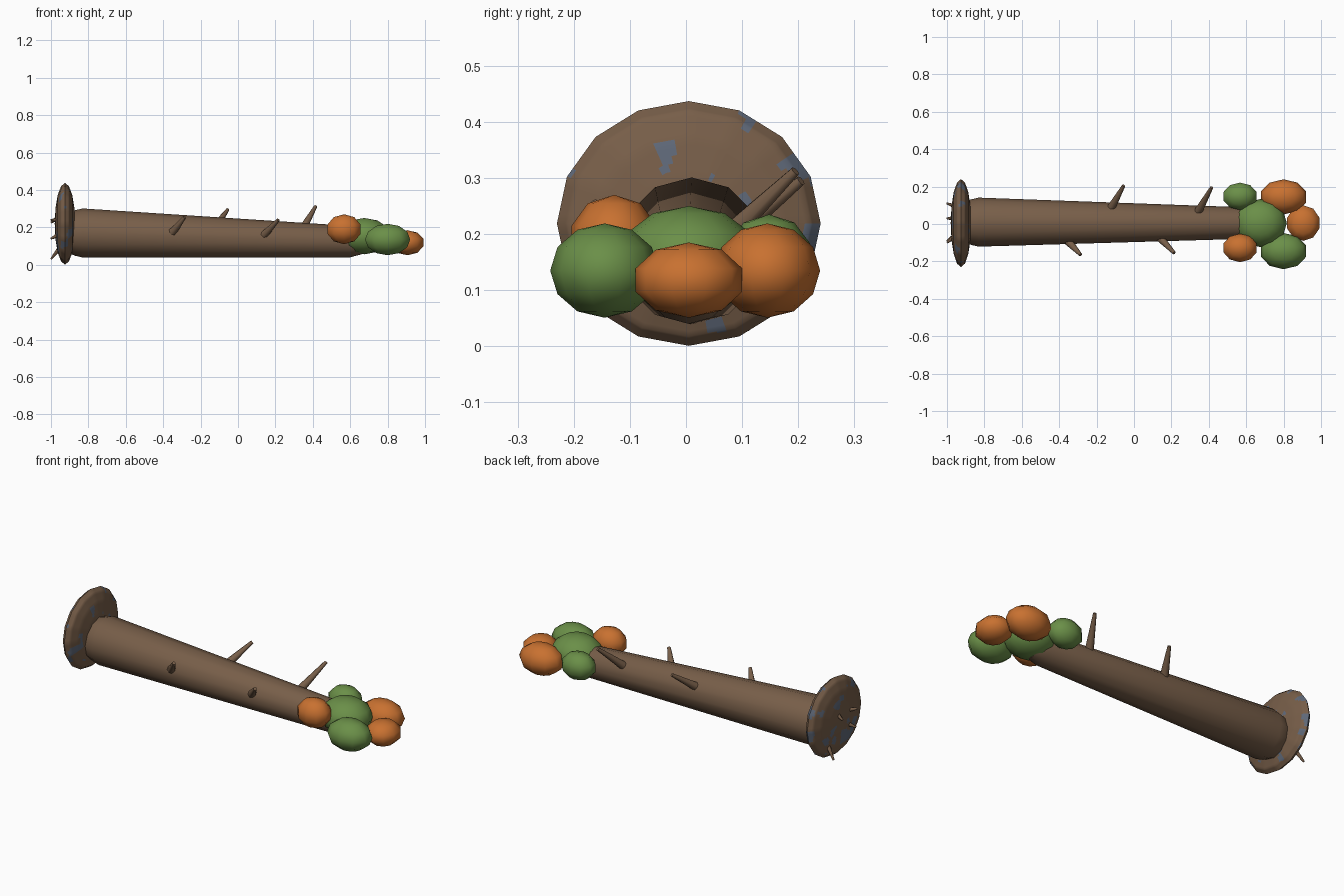
import bpy, bmesh, math
from mathutils import Vector, Matrix, noise

if "Cube" in bpy.data.objects:
    bpy.data.objects.remove(bpy.data.objects["Cube"])


def material(name, rgb):
    m = bpy.data.materials.new(name)
    m.diffuse_color = (*rgb, 1)
    m.use_nodes = True
    m.node_tree.nodes["Principled BSDF"].inputs["Base Color"].default_value = m.diffuse_color
    return m


BARK = material("bark brown", (0.185, 0.112, 0.066))
BLUE = material("slate blue", (0.115, 0.140, 0.190))
GREEN = material("leaf green", (0.145, 0.275, 0.065))
ORANGE = material("autumn orange", (0.580, 0.165, 0.030))


def finish(name, bm, *mats, angle=60):
    me = bpy.data.meshes.new(name)
    bmesh.ops.recalc_face_normals(bm, faces=bm.faces)
    bm.to_mesh(me)
    bm.free()
    ob = bpy.data.objects.new(name, me)
    bpy.context.collection.objects.link(ob)
    for m in mats:
        me.materials.append(m)
    bpy.ops.object.select_all(action='DESELECT')
    ob.select_set(True)
    bpy.context.view_layer.objects.active = ob
    bpy.ops.object.shade_smooth_by_angle(angle=math.radians(angle))
    return ob


def ellipsoid(loc, radii, seg, rings, rot=Matrix()):
    bm = bmesh.new()
    bmesh.ops.create_uvsphere(bm, u_segments=seg, v_segments=rings, radius=1, matrix=rot)
    bmesh.ops.scale(bm, vec=radii, verts=bm.verts)
    bmesh.ops.translate(bm, vec=loc, verts=bm.verts)
    return bm


def spike(name, base, tip, r1, r2, sides=8):
    a, b = Vector(base), Vector(tip)
    d = b - a
    mat = Matrix.Translation((a + b) / 2) @ d.to_track_quat('Z', 'Y').to_matrix().to_4x4()
    bm = bmesh.new()
    bmesh.ops.create_cone(bm, cap_ends=True, segments=sides, radius1=r1, radius2=r2,
                          depth=d.length, matrix=mat)
    return finish(name, bm, BARK)


# Trunk: tapered log lying down, with slightly rounded ends
SIDES = 12
bm = bmesh.new()
rings = []
for x, y, z, r in [(-0.90, 0.01, 0.17, 0.110), (-0.87, 0.01, 0.17, 0.122),
                   (-0.83, 0.01, 0.17, 0.131), (0.60, 0.005, 0.124, 0.084),
                   (0.66, 0.005, 0.122, 0.066)]:
    rings.append([bm.verts.new((x, y + r * math.sin(t), z + r * math.cos(t)))
                  for t in (2 * math.pi * i / SIDES for i in range(SIDES))])
for p, q in zip(rings, rings[1:]):
    for i in range(SIDES):
        j = (i + 1) % SIDES
        bm.faces.new((p[i], p[j], q[j], q[i]))
bm.faces.new(rings[0])
bm.faces.new(rings[-1])
finish("trunk", bm, BARK)

# Root plate: flattened ball, finely cut so that blue stone patches can be picked out
bm = ellipsoid((-0.925, 0.005, 0.219), (0.055, 0.235, 0.218), 16, 8,
               Matrix.Rotation(math.pi / 2, 4, 'Y'))
bmesh.ops.subdivide_edges(bm, edges=bm.edges, cuts=4, use_grid_fill=True)
for f in bm.faces:
    c = f.calc_center_median()
    if noise.noise(Vector((c.x * 12, c.y * 19, c.z * 19)) + Vector((3.3, 7.1, 1.7))) > 0.3:
        f.material_index = 1
finish("root_plate", bm, BARK, BLUE)

# Root stubs on the outer side of the plate
for i, (base, tip) in enumerate([
        ((-0.95, -0.06, 0.235), (-1.0, -0.10, 0.24)),
        ((-0.95, -0.06, 0.165), (-1.0, -0.09, 0.14)),
        ((-0.95, 0.03, 0.26), (-1.0, 0.03, 0.225)),
        ((-0.93, 0.085, 0.12), (-1.0, 0.11, 0.03))]):
    spike(f"root_{i + 1}", base, tip, 0.016, 0.005)

# Broken branches along the trunk
for i, (base, tip) in enumerate([
        ((-0.12, 0.09, 0.205), (-0.055, 0.205, 0.295)),
        ((0.345, 0.07, 0.19), (0.415, 0.195, 0.312)),
        ((-0.35, -0.095, 0.175), (-0.285, -0.165, 0.255)),
        ((0.14, -0.075, 0.16), (0.215, -0.155, 0.24))]):
    spike(f"branch_{i + 1}", base, tip, 0.022, 0.009)

# Crown: clumps of green and orange leaves
for name, loc, radii, seg, rings_n, mat in [
        ("crown_centre", (0.675, 0.005, 0.153), (0.142, 0.128, 0.097), 12, 6, GREEN),
        ("crown_front_outer", (0.80, -0.145, 0.135), (0.127, 0.097, 0.084), 10, 6, GREEN),
        ("crown_back_outer", (0.80, 0.145, 0.135), (0.127, 0.094, 0.084), 10, 6, ORANGE),
        ("crown_tip", (0.905, 0.005, 0.118), (0.095, 0.100, 0.067), 10, 5, ORANGE),
        ("crown_front_inner", (0.567, -0.128, 0.190), (0.098, 0.080, 0.080), 10, 5, ORANGE),
        ("crown_back_inner", (0.567, 0.148, 0.160), (0.098, 0.077, 0.075), 10, 5, GREEN)]:
    finish(name, ellipsoid(loc, radii, seg, rings_n), mat, angle=80)
